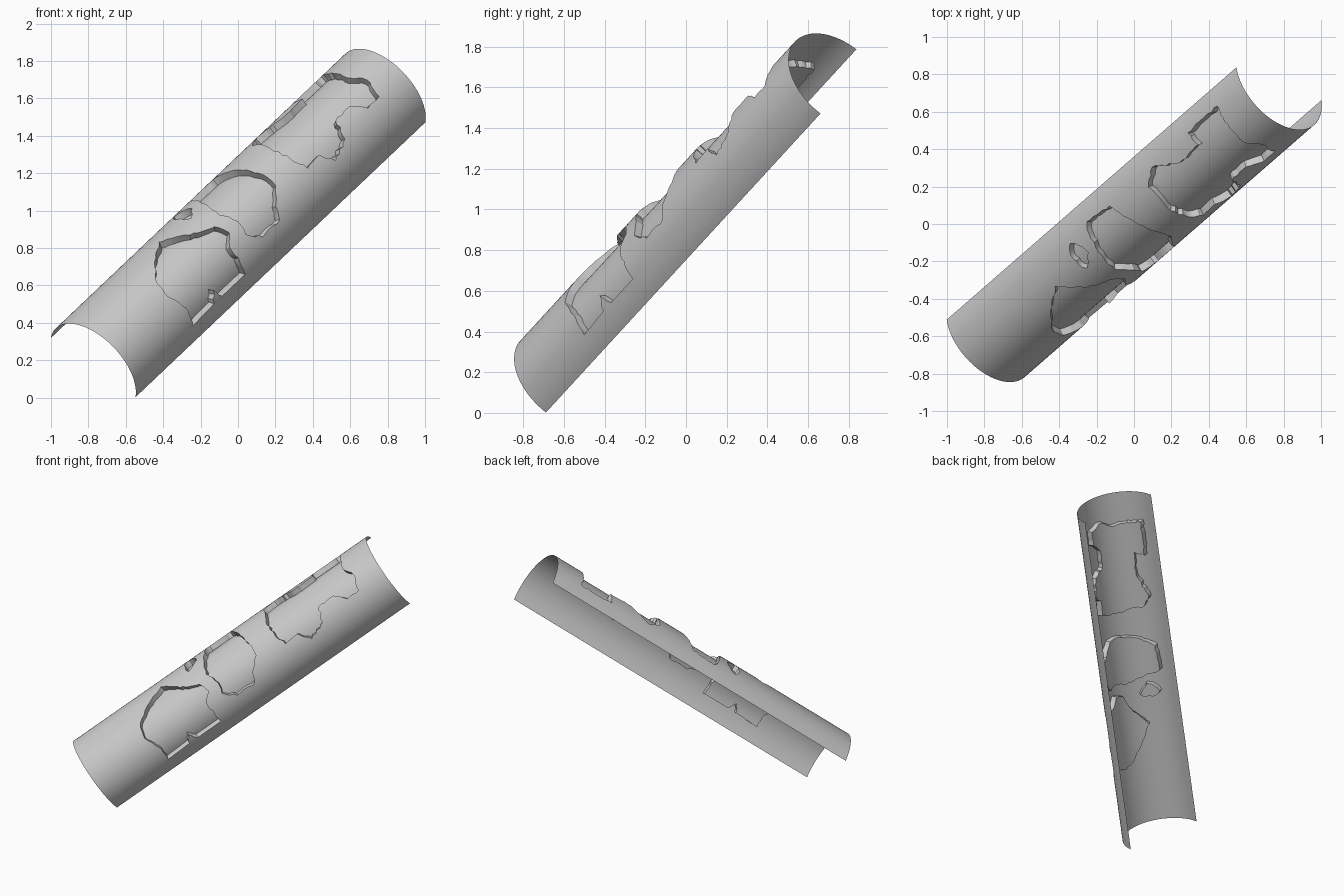
import bpy
import bmesh
import math
import random
from mathutils import Vector
from mathutils.geometry import delaunay_2d_cdt

if "Cube" in bpy.data.objects:
    bpy.data.objects.remove(bpy.data.objects["Cube"], do_unlink=True)

random.seed(4)
RADIUS, LENGTH, DEPTH = 0.29, 2.526, 0.04

# Frame of the tilted half tube: along its axis, across its opening, out of its back
along = Vector((1.55, 1.35, 1.47)).normalized()
across = Vector((-0.45, 0.18, 0.32))
across = (across - along * across.dot(along)).normalized()
outward = along.cross(across)
start = Vector((-0.775, -0.6, 0.16))

# Ragged recess outlines: distance along the tube, angle round it in degrees
lower_recess = [(.57, 77), (.75, 54), (.87, 78), (1.0, 91), (1.03, 107), (.97, 118), (.97, 154),
                (.77, 154), (.73, 140), (.70, 154), (.51, 156), (.52, 138), (.47, 110), (.49, 92)]
middle_recess = [(1.14, 36), (1.17, 24), (1.35, 27), (1.42, 58), (1.45, 82), (1.45, 104), (1.36, 120),
                 (1.33, 134), (1.18, 135), (1.10, 120), (1.12, 104), (1.08, 84), (1.11, 61)]
small_recess = [(1.0, 30), (1.04, 38), (1.06, 50), (.98, 62), (.96, 53), (.96, 40)]
upper_recess = [(1.65, 47), (1.64, 40), (1.73, 26), (1.9, 42), (2.07, 41), (2.05, 23), (2.31, 22),
                (2.3, 59), (2.29, 70), (2.34, 89), (2.31, 111), (2.21, 112), (2.14, 97), (2.01, 98),
                (1.97, 119), (1.84, 129), (1.78, 112), (1.67, 114), (1.64, 94), (1.63, 70)]


def ragged(outline):
    """Unroll an outline and break its sides into short uneven steps."""
    corners = [Vector((u, RADIUS * math.radians(a))) for u, a in outline]
    points = []
    for p, q in zip(corners, corners[1:] + corners[:1]):
        steps = max(1, round((q - p).length / 0.025))
        side = (q - p).normalized().orthogonal()
        straight = abs(p.y - q.y) < 0.012 and p.y > 0.7
        for i in range(steps):
            wobble = 0 if i == 0 or straight else random.uniform(-0.007, 0.007)
            points.append(p.lerp(q, i / steps) + side * wobble)
    return points


def inside(p, loop):
    hit = False
    for a, b in zip(loop, loop[1:] + loop[:1]):
        if (a.y > p.y) != (b.y > p.y):
            if p.x < a.x + (p.y - a.y) * (b.x - a.x) / (b.y - a.y):
                hit = not hit
    return hit


def wrap(p, depth):
    """Roll a flat point onto the tube, sunk by depth."""
    a = p.y / RADIUS
    radial = across * math.cos(a) + outward * math.sin(a)
    return start + along * p.x + radial * (RADIUS - depth)


# Flat sheet: outline points plus an even grid, triangulated together
loops = [ragged(o) for o in (lower_recess, middle_recess, small_recess, upper_recess)]
points, edges = [], []
for loop in loops:
    first, count = len(points), len(loop)
    points += loop
    edges += [(first + i, first + (i + 1) % count) for i in range(count)]
rim_points = list(points)
COLS, ROWS = 72, 36
for i in range(COLS + 1):
    for j in range(ROWS + 1):
        p = Vector((LENGTH * i / COLS, math.pi * RADIUS * j / ROWS))
        if all((p - r).length > 0.01 for r in rim_points):
            points.append(p)
flat, _, triangles, *_ = delaunay_2d_cdt(points, edges, [], 0, 1e-6)

# Sort the triangles into outer skin and sunken floors
skin, floors = [], []
for t in triangles:
    centre = sum((flat[i] for i in t), Vector((0, 0))) / len(t)
    (floors if any(inside(centre, loop) for loop in loops) else skin).append(tuple(t))


def sides(t):
    return zip(t, t[1:] + t[:1])


# Roll the sheet up and join skin to floors with step walls
bm = bmesh.new()
made = {}


def vert(i, sunk):
    if (i, sunk) not in made:
        made[i, sunk] = bm.verts.new(wrap(flat[i], DEPTH if sunk else 0))
    return made[i, sunk]


skin_sides = {s for t in skin for s in sides(t)}
for group, sunk in ((skin, False), (floors, True)):
    for t in group:
        bm.faces.new([vert(i, sunk) for i in reversed(t)])
for t in floors:
    for a, b in sides(t):
        if (b, a) in skin_sides:
            bm.faces.new([vert(a, True), vert(b, True), vert(b, False), vert(a, False)])

mesh = bpy.data.meshes.new("weathered_half_tube")
bm.to_mesh(mesh)
bm.free()
tube = bpy.data.objects.new("weathered_half_tube", mesh)
bpy.context.scene.collection.objects.link(tube)

# Plain grey
grey = bpy.data.materials.new("plain_grey")
grey.use_nodes = True
colour = (0.6, 0.6, 0.6, 1)
grey.diffuse_color = colour
grey.node_tree.nodes["Principled BSDF"].inputs["Base Color"].default_value = colour
mesh.materials.append(grey)

bpy.ops.object.select_all(action="DESELECT")
tube.select_set(True)
bpy.context.view_layer.objects.active = tube
bpy.ops.object.shade_smooth_by_angle(angle=math.radians(30))
